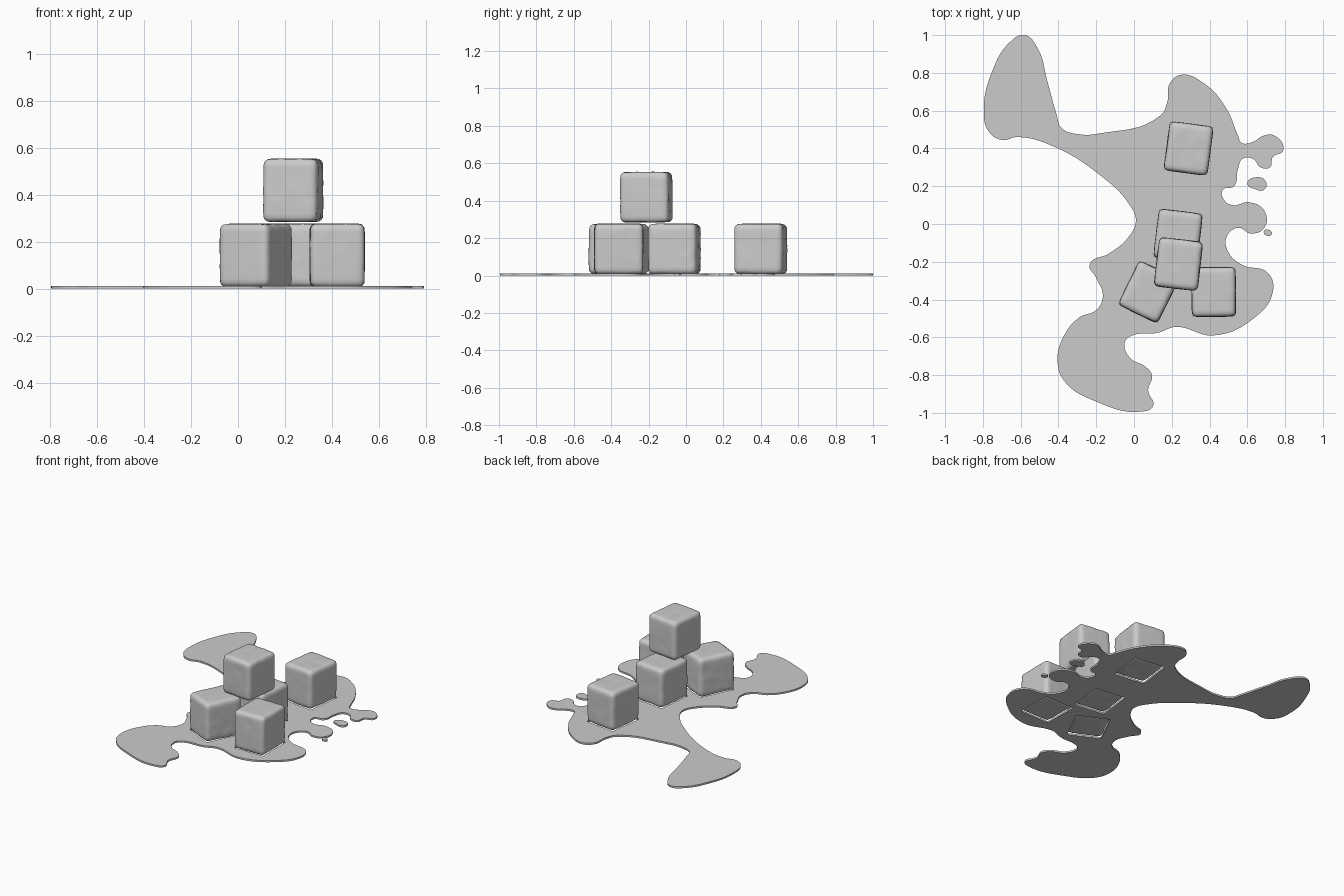
import bpy, bmesh
from math import radians, cos, sin
from mathutils import Vector, Matrix, noise

if "Cube" in bpy.data.objects:
    bpy.data.objects.remove(bpy.data.objects["Cube"])

W, D, H = 0.236, 0.264, 0.272      # ice cube size
R = 0.024                          # rounded edge radius

# name, x, y, base height, turn in degrees
CUBES = [
    ("ice_cube_back", 0.289, 0.400, 0.006, -7.5),
    ("ice_cube_middle", 0.233, -0.062, 0.006, -7),
    ("ice_cube_left", 0.076, -0.360, 0.006, -26),
    ("ice_cube_right", 0.422, -0.360, 0.006, 0.5),
    ("ice_cube_top", 0.235, -0.212, 0.283, -6.5),
]


def ice_cube(name, x, y, z, turn):
    """Dense box with rounded edges, slightly bulging and melted sides."""
    bm = bmesh.new()
    bmesh.ops.create_cube(bm, size=2)
    bmesh.ops.subdivide_edges(bm, edges=bm.edges[:], cuts=15, use_grid_fill=True)
    half = Vector((W / 2, D / 2, H / 2))
    for v in bm.verts:
        u = v.co.copy()
        p = Vector(u[i] * half[i] for i in range(3))
        core = Vector(max(-half[i] + R, min(half[i] - R, p[i])) for i in range(3))
        n = (p - core).normalized()
        p = core + n * R
        # faces pull in a little towards their far edges
        for i in range(3):
            a, b = u[(i + 1) % 3], u[(i + 2) % 3]
            p[i] *= 1 - 0.012 * (a ** 4 + b ** 4)
        p -= n * 0.004 * abs(noise.noise(p * 11 + Vector((x, y, z)) * 20))
        v.co = p
    bmesh.ops.recalc_face_normals(bm, faces=bm.faces[:])
    for f in bm.faces:
        f.smooth = True
    mesh = bpy.data.meshes.new(name)
    bm.to_mesh(mesh)
    bm.free()
    ob = bpy.data.objects.new(name, mesh)
    ob.location = (x, y, z + H / 2)
    ob.rotation_euler.z = radians(turn)
    bpy.context.collection.objects.link(ob)


def add_loop(curve, pts, smooth=True):
    """Closed bezier loop, rounded or straight-sided."""
    s = curve.splines.new('BEZIER')
    s.bezier_points.add(len(pts) - 1)
    for bp, (px, py) in zip(s.bezier_points, pts):
        bp.co = (px, py, 0)
        bp.handle_left_type = bp.handle_right_type = 'AUTO' if smooth else 'VECTOR'
    s.use_cyclic_u = True
    s.resolution_u = 8 if smooth else 1


# puddle outline, clockwise from the far left tip
OUTLINE = [
    (-.58, 1), (-.51, .93), (-.46, .76), (-.41, .58), (-.385, .51), (-.29, .475),
    (-.18, .48), (.14, .575), (.175, .64), (.19, .745), (.25, .79), (.37, .745),
    (.49, .61), (.55, .47), (.57, .43), (.63, .435), (.68, .465), (.74, .47),
    (.79, .39), (.735, .355), (.72, .30), (.67, .30), (.63, .345), (.575, .345),
    (.55, .29), (.53, .20), (.47, .18), (.475, .13), (.52, .10), (.61, .115),
    (.69, .07), (.69, -.02), (.62, -.05), (.55, -.02), (.49, -.07), (.50, -.15),
    (.57, -.215), (.71, -.26), (.735, -.36), (.62, -.51), (.42, -.59), (.22, -.545),
    (.13, -.575), (-.02, -.595), (-.05, -.63), (-.02, -.71), (.06, -.755),
    (.095, -.80), (.075, -.88), (.10, -.965), (.04, -.993), (-.2, -.94),
    (-.37, -.83), (-.405, -.72), (-.37, -.59), (-.29, -.495), (-.20, -.455),
    (-.165, -.385), (-.20, -.285), (-.235, -.215), (-.13, -.155), (-.03, -.07),
    (.01, .02), (-.03, .11), (-.15, .235), (-.46, .425), (-.62, .46),
    (-.70, .445), (-.77, .49), (-.795, .61), (-.75, .81), (-.66, .96),
]
DROPLET = [(.60, .215), (.655, .248), (.698, .225), (.69, .182), (.64, .185)]
SMALL_DROPLET = [(.687, -.038), (.71, -.03), (.73, -.05), (.708, -.063)]

# puddle with holes under the standing cubes
curve = bpy.data.curves.new("puddle", 'CURVE')
curve.dimensions = '2D'
curve.fill_mode = 'BOTH'
curve.extrude = 0.006
for loop in (OUTLINE, DROPLET, SMALL_DROPLET):
    add_loop(curve, loop)
for name, x, y, z, turn in CUBES[:4]:
    m = Matrix.Rotation(radians(turn), 2)
    corners = [m @ Vector((a * W * 0.475, b * D * 0.475))
               for a, b in ((-1, -1), (1, -1), (1, 1), (-1, 1))]
    add_loop(curve, [(x + c.x, y + c.y) for c in corners], smooth=False)
puddle = bpy.data.objects.new("puddle", curve)
puddle.location.z = 0.006
bpy.context.collection.objects.link(puddle)
bpy.context.view_layer.objects.active = puddle
puddle.select_set(True)
bpy.ops.object.convert(target='MESH')
bpy.ops.object.shade_smooth_by_angle(angle=radians(30))

# ice cubes
for c in CUBES:
    ice_cube(*c)
